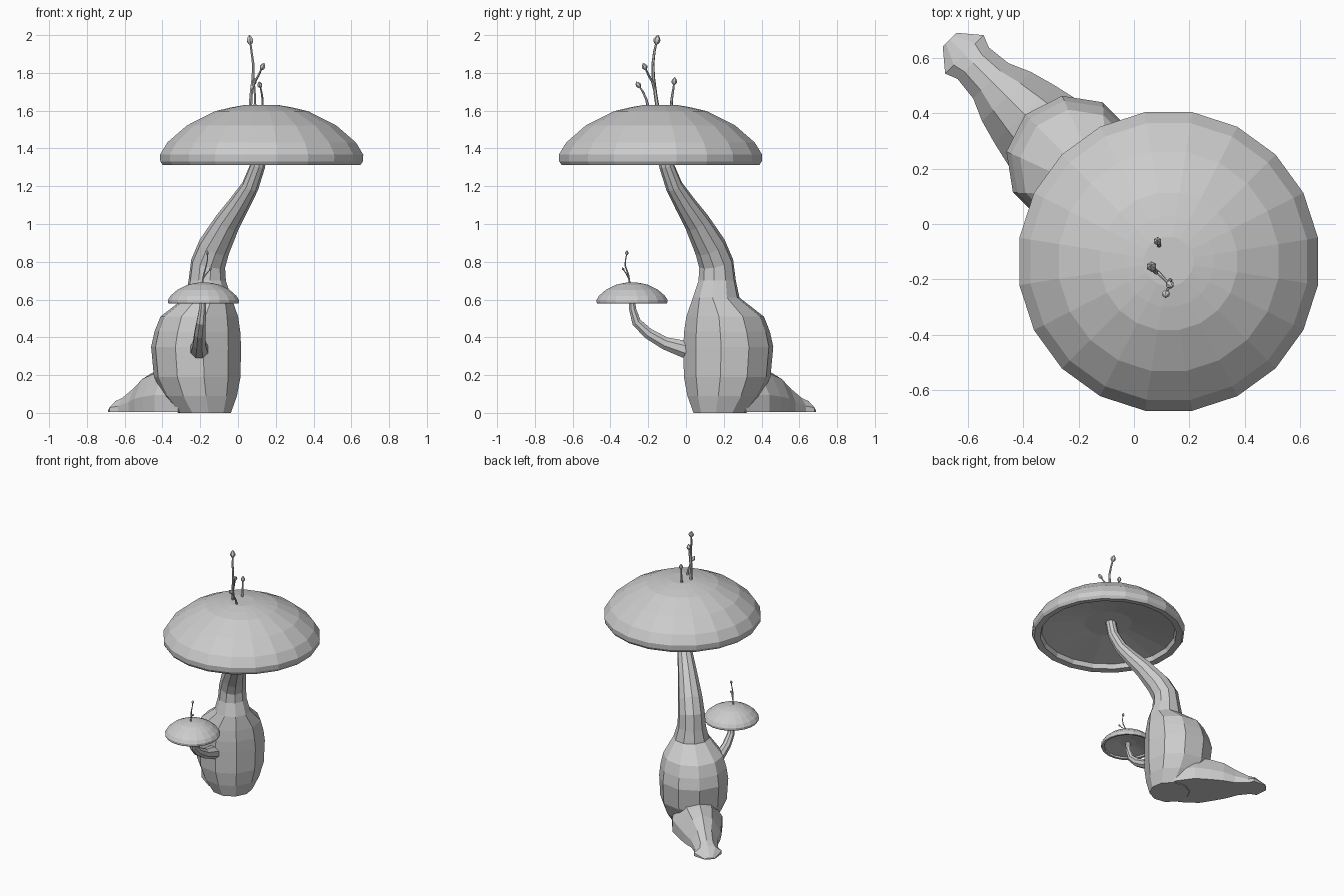
import bpy, bmesh, math
from mathutils import Vector

if "Cube" in bpy.data.objects:
    bpy.data.objects.remove(bpy.data.objects["Cube"])


def finish(name, bm):
    bmesh.ops.recalc_face_normals(bm, faces=bm.faces)
    me = bpy.data.meshes.new(name)
    bm.to_mesh(me)
    bm.free()
    ob = bpy.data.objects.new(name, me)
    bpy.context.collection.objects.link(ob)
    return ob


def loft(name, rings):
    """Skin a list of equal-length point rings and close both ends."""
    bm = bmesh.new()
    vs = [[bm.verts.new(p) for p in r] for r in rings]
    n = len(vs[0])
    for a, b in zip(vs, vs[1:]):
        for i in range(n):
            j = (i + 1) % n
            bm.faces.new((a[i], a[j], b[j], b[i]))
    bm.faces.new(vs[0])
    bm.faces.new(vs[-1])
    return finish(name, bm)


def tube(name, path, ref, sides, level_below=-1):
    """Tapered tube through (x, y, z, radius) points."""
    pts = [Vector(p[:3]) for p in path]
    rings = []
    for i, p in enumerate(pts):
        t = (pts[min(i + 1, len(pts) - 1)] - pts[max(i - 1, 0)]).normalized()
        if p.z < level_below:
            t = Vector((0, 0, 1))
        u = (Vector(ref) - t * t.dot(Vector(ref))).normalized()
        v = t.cross(u)
        rings.append([p + path[i][3] * (u * math.cos(a) + v * math.sin(a))
                      for a in (math.tau * (k + .5) / sides for k in range(sides))])
    return loft(name, rings)


def cap(name, x, y, z, s):
    """Hollow mushroom cap; profile runs from the ceiling round the rim to the crown."""
    profile = [(.17, .10), (.475, .04), (.485, .005), (.53, 0), (.543, .02), (.545, .055),
               (.505, .12), (.40, .21), (.25, .285), (.165, .305), (.09, .318)]
    n = 20
    loft(name, [[(x + s * r * math.cos(a), y + s * r * math.sin(a), z + s * h)
                 for a in (math.tau * (k + .5) / n for k in range(n))]
                for r, h in profile])


def sprout(name, pts, bud):
    """Thin stalk with a pointed bud at its end."""
    n = len(pts) - 1
    tube(name + "_stalk", [(*p, bud * (.55 - .25 * i / n)) for i, p in enumerate(pts)],
         (1, 0, 0), 6)
    d = (Vector(pts[-1]) - Vector(pts[-2])).normalized()
    base = Vector(pts[-1])
    tube(name + "_bud", [(*(base + d * bud * h), bud * r) for h, r in
                         ((-.3, .3), (.5, .9), (1.1, 1), (1.8, .65), (2.5, .08))],
         (1, 0, 0), 6)


# Main trunk: bulbous base flowing into the leaning stem
trunk = [(-.178, 0, .142), (-.2, .09, .197), (-.216, .19, .232), (-.222, .35, .241),
         (-.215, .43, .23), (-.205, .51, .208), (-.158, .61, .125), (-.163, .7, .1),
         (-.158, .79, .093), (-.125, .88, .086), (-.055, 1.01, .069), (.01, 1.11, .056),
         (.065, 1.2, .046), (.105, 1.31, .04), (.12, 1.43, .037)]
tube("trunk", [(c, -c + .002, z, r) for c, z, r in trunk], (1, 1, 0), 10, .66)

# Root running out diagonally: distance, base half width, ridge height
rings = []
for s, w, h in ((.30, .15, .26), (.45, .175, .26), (.56, .15, .235), (.65, .125, .205),
                (.73, .09, .15), (.82, .08, .09), (.865, .098, .068), (.94, .035, .012)):
    section = ((-w, 0), (-w, h * .35), (-w * .55, h * .85), (0, h), (w * .55, h * .85),
               (w, h * .35), (w, 0))
    rings.append([((p - s) * .7071, (p + s) * .7071, z + .004) for p, z in section])
loft("root", rings)

# Caps
cap("large_cap", .125, -.135, 1.312, 1)
cap("small_cap", -.183, -.286, .578, .35)

# Side stem carrying the small cap
tube("side_stem", [(-.205, .06, .32, .052), (-.205, -.01, .338, .049), (-.205, -.11, .368, .036),
                   (-.202, -.20, .42, .031), (-.195, -.262, .48, .026),
                   (-.187, -.283, .55, .02), (-.185, -.288, .62, .018)], (1, 0, 0), 8)

# Sprouts on the large cap
sprout("tall_sprout", [(.065, -.15, 1.61), (.07, -.162, 1.69), (.08, -.173, 1.78),
                       (.08, -.175, 1.85), (.072, -.168, 1.91), (.066, -.158, 1.955)], .019)
sprout("branch_sprout", [(.074, -.166, 1.71), (.09, -.178, 1.755), (.108, -.197, 1.785),
                         (.124, -.213, 1.82)], .015)
sprout("front_sprout", [(.13, -.198, 1.61), (.13, -.21, 1.66), (.124, -.228, 1.70),
                        (.118, -.245, 1.725)], .014)
sprout("rear_sprout", [(.09, -.078, 1.61), (.09, -.076, 1.66), (.088, -.068, 1.71),
                       (.086, -.064, 1.74)], .015)

# Sprouts on the small cap
sprout("small_sprout", [(-.19, -.297, .68), (-.182, -.305, .73), (-.168, -.322, .78),
                        (-.162, -.32, .81), (-.162, -.315, .838)], .009)
sprout("small_branch", [(-.183, -.304, .715), (-.165, -.318, .74), (-.15, -.33, .757)], .007)
